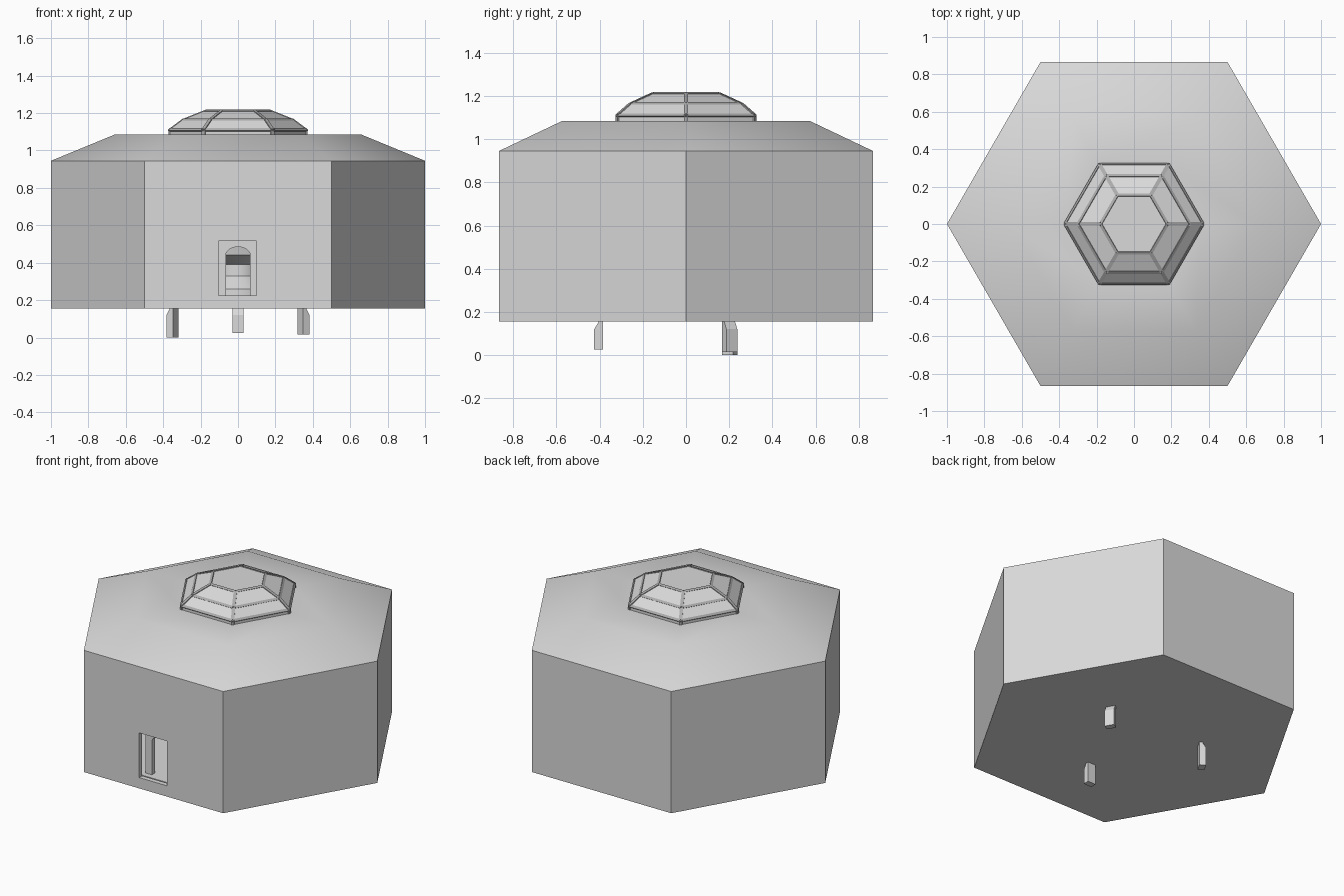
import bpy, bmesh, math
from mathutils import Vector, Matrix

if "Cube" in bpy.data.objects:
    bpy.data.objects.remove(bpy.data.objects["Cube"])


def material(name, v):
    m = bpy.data.materials.new(name)
    m.diffuse_color = (v, v, v, 1)
    m.use_nodes = True
    m.node_tree.nodes["Principled BSDF"].inputs["Base Color"].default_value = m.diffuse_color
    return m


LIGHT = material("light grey", 0.70)
TRIM = material("trim grey", 0.42)


def finish(name, bm, mat, smooth=False):
    bmesh.ops.recalc_face_normals(bm, faces=bm.faces)
    me = bpy.data.meshes.new(name)
    bm.to_mesh(me)
    bm.free()
    ob = bpy.data.objects.new(name, me)
    bpy.context.collection.objects.link(ob)
    me.materials.append(mat)
    bpy.ops.object.select_all(action='DESELECT')
    ob.select_set(True)
    bpy.context.view_layer.objects.active = ob
    if smooth:
        bpy.ops.object.shade_smooth_by_angle(angle=math.radians(35))
    return ob


def polar(r, z, i, n):
    a = 2 * math.pi * i / n
    return Vector((r * math.cos(a), r * math.sin(a), z))


def lathe(profile, n):
    """Closed solid from (radius, height) rings."""
    bm = bmesh.new()
    rings = [[bm.verts.new(polar(r, z, i, n)) for i in range(n)] for r, z in profile]
    for lo, hi in zip(rings, rings[1:]):
        for i in range(n):
            j = (i + 1) % n
            bm.faces.new((lo[i], lo[j], hi[j], hi[i]))
    bm.faces.new(rings[0][::-1])
    bm.faces.new(rings[-1])
    return bm


def box(bm, x0, x1, y0, y1, z0, z1):
    m = Matrix.Translation(((x0 + x1) / 2, (y0 + y1) / 2, (z0 + z1) / 2))
    bmesh.ops.create_cube(bm, size=1, matrix=m @ Matrix.Diagonal((x1 - x0, y1 - y0, z1 - z0, 1)))


def extrude_outline(bm, points, offset):
    face = bm.faces.new([bm.verts.new(p) for p in points])
    out = bmesh.ops.extrude_face_region(bm, geom=[face])
    bmesh.ops.translate(bm, vec=offset, verts=[g for g in out["geom"] if isinstance(g, bmesh.types.BMVert)])


# Hollow hexagonal hull with a softly shaded roof and a doorway
bm = bmesh.new()
box(bm, -0.103, 0.098, -1.0, -0.7, 0.225, 0.515)
cutter = finish("doorway_cutter", bm, LIGHT)
cutter.hide_render = True
hull = finish("hull", lathe([(1, 0.155), (1, 0.945), (0.66, 1.085), (0.36, 1.085)], 6), LIGHT)
shell = hull.modifiers.new("shell", 'SOLIDIFY')
shell.thickness = 0.03
shell.offset = -1
shell.use_even_offset = True
cut = hull.modifiers.new("doorway", 'BOOLEAN')
cut.operation = 'DIFFERENCE'
cut.solver = 'EXACT'
cut.object = cutter
for name in ("shell", "doorway"):
    bpy.ops.object.modifier_apply(modifier=name)
bpy.ops.object.shade_smooth_by_angle(angle=math.radians(35))
bpy.data.objects.remove(cutter)

# Skylight panes
dome = [(0.37, 1.085), (0.37, 1.112), (0.30, 1.165), (0.18, 1.213)]
finish("skylight_panes", lathe(dome, 6), LIGHT)

# Skylight glazing bars along every ring and corner
bm = bmesh.new()


def bar(a, b, width=0.02, depth=0.008):
    x = (b - a).normalized()
    out = (a + b) / 2 - Vector((0, 0, 0.85))
    z = (out - x * out.dot(x)).normalized()
    y = z.cross(x)
    rot = Matrix((x, y, z)).transposed().to_4x4()
    m = Matrix.Translation((a + b) / 2 - z * 0.002) @ rot
    bmesh.ops.create_cube(bm, size=1, matrix=m @ Matrix.Diagonal(((b - a).length, width, depth, 1)))


for i in range(6):
    for r, z in dome[1:]:
        bar(polar(r, z, i, 6), polar(r, z, i + 1, 6), 0.016)
    for (r0, z0), (r1, z1) in zip(dome, dome[1:]):
        bar(polar(r0, z0, i, 6), polar(r1, z1, i, 6))
finish("skylight_bars", bm, TRIM)

# Three legs, tapered on the outside near the top
for name, angle, z0 in (("front_leg", 270, 0.025), ("right_leg", 30, 0.015), ("left_leg", 150, 0.0)):
    bm = bmesh.new()
    side = [(0.385, z0), (0.425, z0), (0.425, 0.12), (0.398, 0.165), (0.385, 0.165)]
    extrude_outline(bm, [(r, -0.029, z) for r, z in side], (0, 0.058, 0))
    bmesh.ops.rotate(bm, verts=bm.verts, matrix=Matrix.Rotation(math.radians(angle), 3, 'Z'))
    finish(name, bm, LIGHT)

# Inner floor
finish("inner_floor", lathe([(0.95, 0.2), (0.95, 0.222)], 6), LIGHT)

# Arched inner door frame
bm = bmesh.new()
arch = [(0.065 * math.cos(math.pi * k / 12), 0.44 + 0.045 * math.sin(math.pi * k / 12)) for k in range(13)]
outline = [(0.065, 0.224)] + arch + [(-0.065, 0.224), (-0.11, 0.224), (-0.11, 0.53), (0.11, 0.53), (0.11, 0.224)]
extrude_outline(bm, [(x, -0.79, z) for x, z in outline], (0, 0.03, 0))
finish("inner_door_frame", bm, LIGHT)

# Round console standing inside
console = [(0.2, 0.222), (0.2, 0.26), (0.12, 0.33), (0.12, 0.39), (0.25, 0.44), (0.07, 0.5), (0.07, 1.0)]
finish("console", lathe(console, 24), LIGHT, smooth=True)
